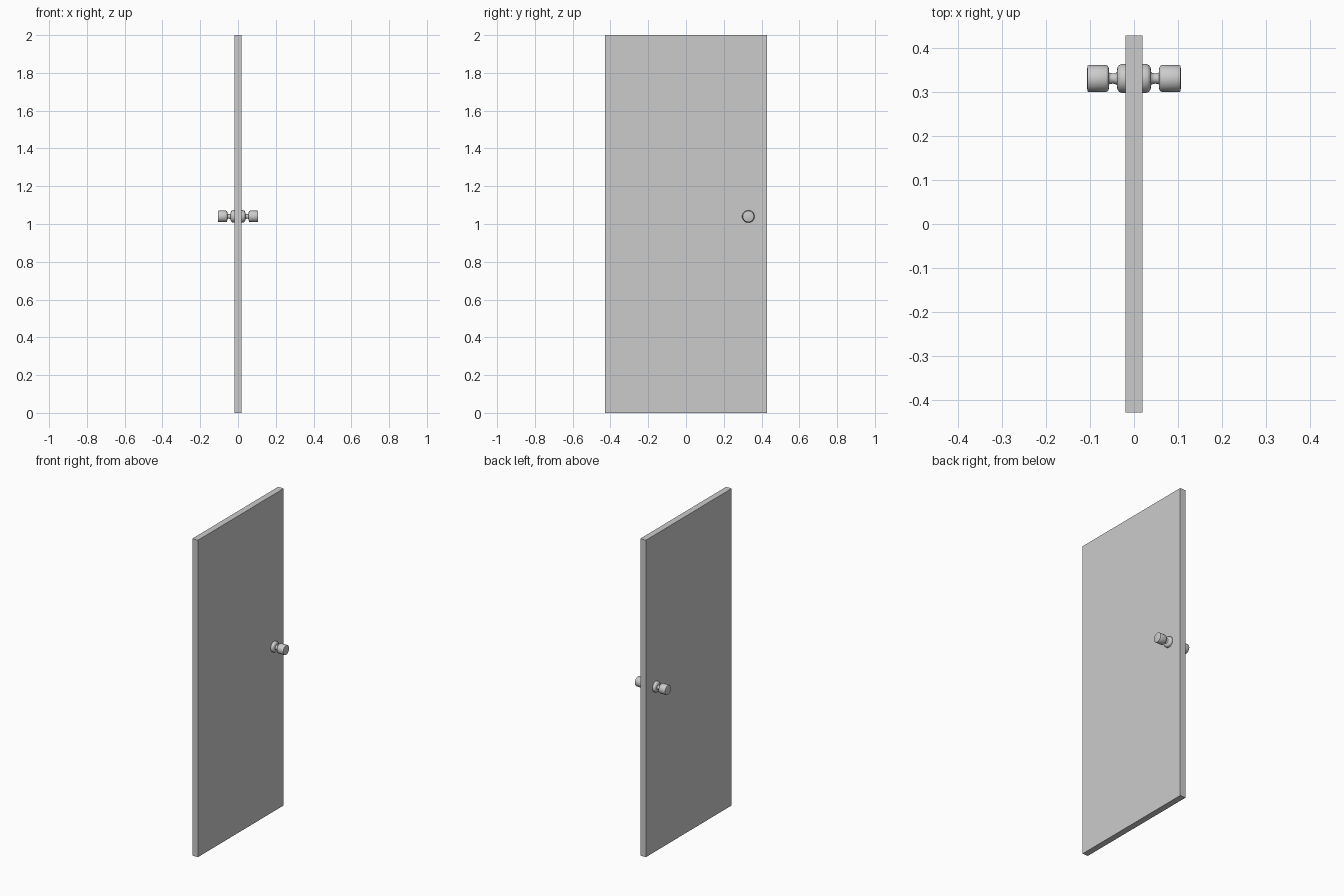
import bpy, bmesh, math

if "Cube" in bpy.data.objects:
    bpy.data.objects.remove(bpy.data.objects["Cube"])

grey = bpy.data.materials.new("light grey")
grey.diffuse_color = (0.6, 0.6, 0.6, 1)
grey.use_nodes = True
grey.node_tree.nodes["Principled BSDF"].inputs["Base Color"].default_value = grey.diffuse_color


def finish(bm, name):
    bmesh.ops.recalc_face_normals(bm, faces=bm.faces)
    me = bpy.data.meshes.new(name)
    bm.to_mesh(me)
    bm.free()
    me.materials.append(grey)
    ob = bpy.data.objects.new(name, me)
    bpy.context.collection.objects.link(ob)
    return ob


# Door slab
bm = bmesh.new()
bmesh.ops.create_cube(bm, size=1)
for v in bm.verts:
    v.co.x *= 0.039
    v.co.y *= 0.856
    v.co.z = (v.co.z + 0.5) * 2
finish(bm, "door_panel")


def lathe(name, profile, side, segments=32):
    """Spin (distance from door centre, radius) points about the handle axis."""
    bm = bmesh.new()
    verts = [bm.verts.new((side * x, r, 0)) for x, r in profile]
    edges = [bm.edges.new(p) for p in zip(verts, verts[1:])]
    bmesh.ops.spin(bm, geom=verts + edges, cent=(0, 0, 0), axis=(1, 0, 0),
                   angle=2 * math.pi, steps=segments)
    bmesh.ops.remove_doubles(bm, verts=bm.verts, dist=1e-5)
    ob = finish(bm, name)
    ob.location = (0, 0.33, 1.04)
    bpy.ops.object.select_all(action='DESELECT')
    ob.select_set(True)
    bpy.context.view_layer.objects.active = ob
    bpy.ops.object.shade_smooth_by_angle(angle=math.radians(35))


# Rounded rosette, flared neck and cylindrical knob in one profile
knob_profile = [
    (0.018, 0), (0.018, 0.033), (0.025, 0.033), (0.030, 0.032), (0.034, 0.030),
    (0.037, 0.026), (0.0385, 0.021), (0.039, 0.015), (0.042, 0.0125),
    (0.048, 0.0115), (0.055, 0.0125), (0.057, 0.014),
    (0.0565, 0.021), (0.058, 0.026), (0.060, 0.029), (0.063, 0.0305),
    (0.103, 0.0305), (0.105, 0.0295), (0.106, 0.027), (0.1065, 0),
]
for side, label in ((1, "right"), (-1, "left")):
    lathe("door_knob_" + label, knob_profile, side)
